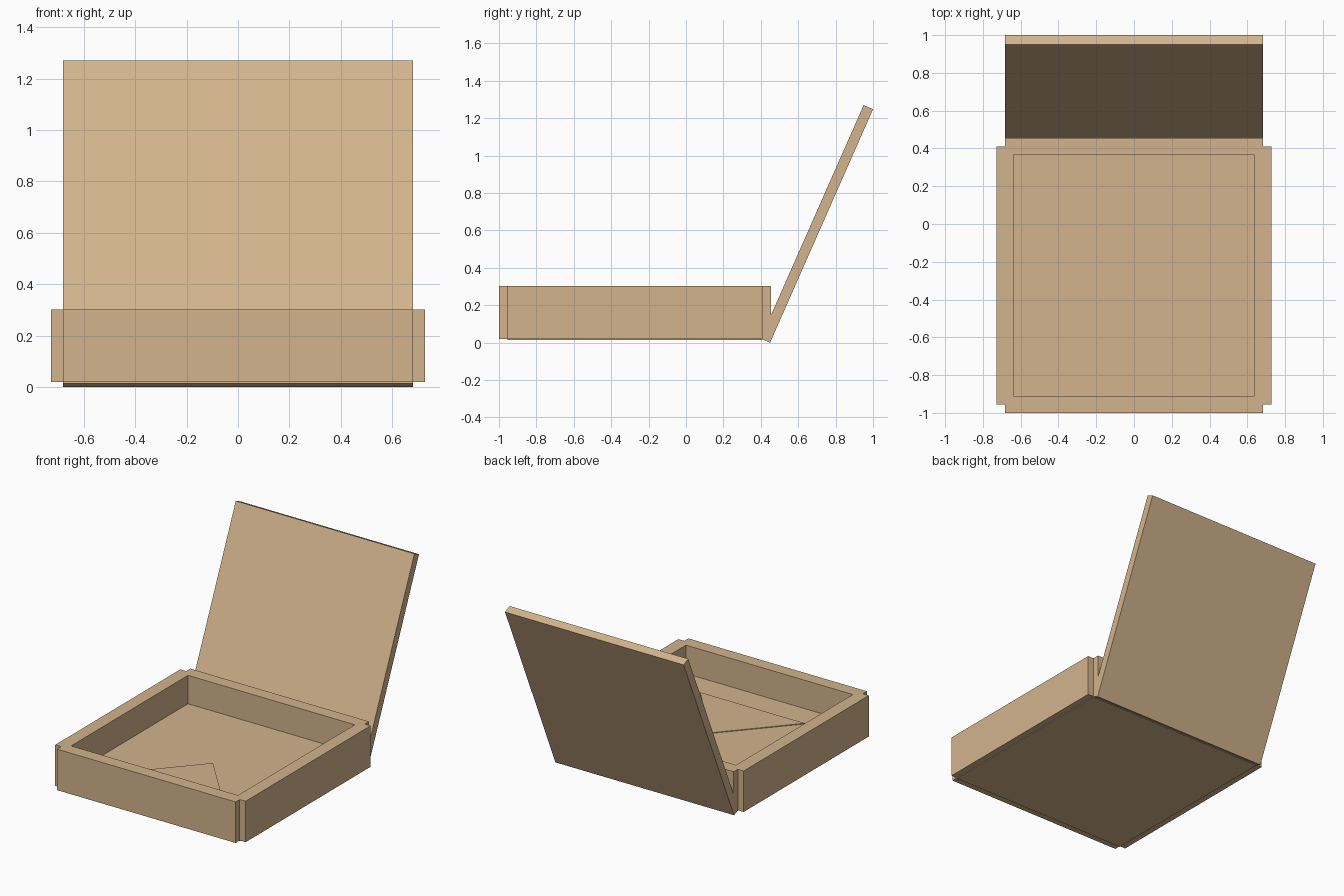
import bpy, bmesh, math
from mathutils import Matrix, Vector

cube = bpy.data.objects.get("Cube")
if cube:
    bpy.data.objects.remove(cube, do_unlink=True)

card = bpy.data.materials.new("tan_cardboard")
card.use_nodes = True
TAN = (0.644, 0.456, 0.262, 1)
card.diffuse_color = TAN
card.node_tree.nodes["Principled BSDF"].inputs["Base Color"].default_value = TAN

SIDE = 1.364       # panel length
HALF = SIDE / 2
WALL = 0.09        # wall and floor thickness
MID_Y = -0.273     # centre of the tray
WALL_Z = (0.019, 0.302)
FLOOR_Z = (0.014, 0.106)


def finish(name, bm):
    bmesh.ops.recalc_face_normals(bm, faces=bm.faces)
    mesh = bpy.data.meshes.new(name)
    bm.to_mesh(mesh)
    bm.free()
    mesh.materials.append(card)
    obj = bpy.data.objects.new(name, mesh)
    bpy.context.collection.objects.link(obj)
    return obj


def box(name, centre, size):
    bm = bmesh.new()
    bmesh.ops.create_cube(bm, size=1, matrix=Matrix.Diagonal((*size, 1)))
    obj = finish(name, bm)
    obj.location = centre
    return obj


def prism(name, outline, offset):
    """Extrude a planar outline along an offset vector."""
    bm = bmesh.new()
    face = bm.faces.new([bm.verts.new(p) for p in outline])
    top = bmesh.ops.extrude_face_region(bm, geom=[face])
    verts = [v for v in top["geom"] if isinstance(v, bmesh.types.BMVert)]
    bmesh.ops.translate(bm, verts=verts, vec=offset)
    return finish(name, bm)


# Tray floor
box("tray_floor", (0, MID_Y, sum(FLOOR_Z) / 2), (SIDE, SIDE, FLOOR_Z[1] - FLOOR_Z[0]))

# Four walls centred on the floor edges, leaving notched corners
wall_mid, wall_h = sum(WALL_Z) / 2, WALL_Z[1] - WALL_Z[0]
for name, s in (("front_wall", -1), ("back_wall", 1)):
    box(name, (0, MID_Y + s * HALF, wall_mid), (SIDE, WALL, wall_h))
for name, s in (("right_wall", -1), ("left_wall", 1)):
    box(name, (s * HALF, MID_Y, wall_mid), (WALL, SIDE, wall_h))

# Triangular slice lying on the floor
z = FLOOR_Z[1] - 0.003
prism("triangle_slice", [(-0.4, -0.725, z), (0.4, -0.725, z), (0, MID_Y, z)], (0, 0, 0.008))

# Open lid leaning back from the rear edge
angle = math.radians(66.2)
along = Vector((0, math.cos(angle), math.sin(angle)))
inward = Vector((0, -math.sin(angle), math.cos(angle))) * 0.055
right = Vector((-HALF, 1, SIDE * math.sin(angle)))
left = Vector((HALF, 1, SIDE * math.sin(angle)))
prism("lid", [right, left, left - along * SIDE, right - along * SIDE], inward)
